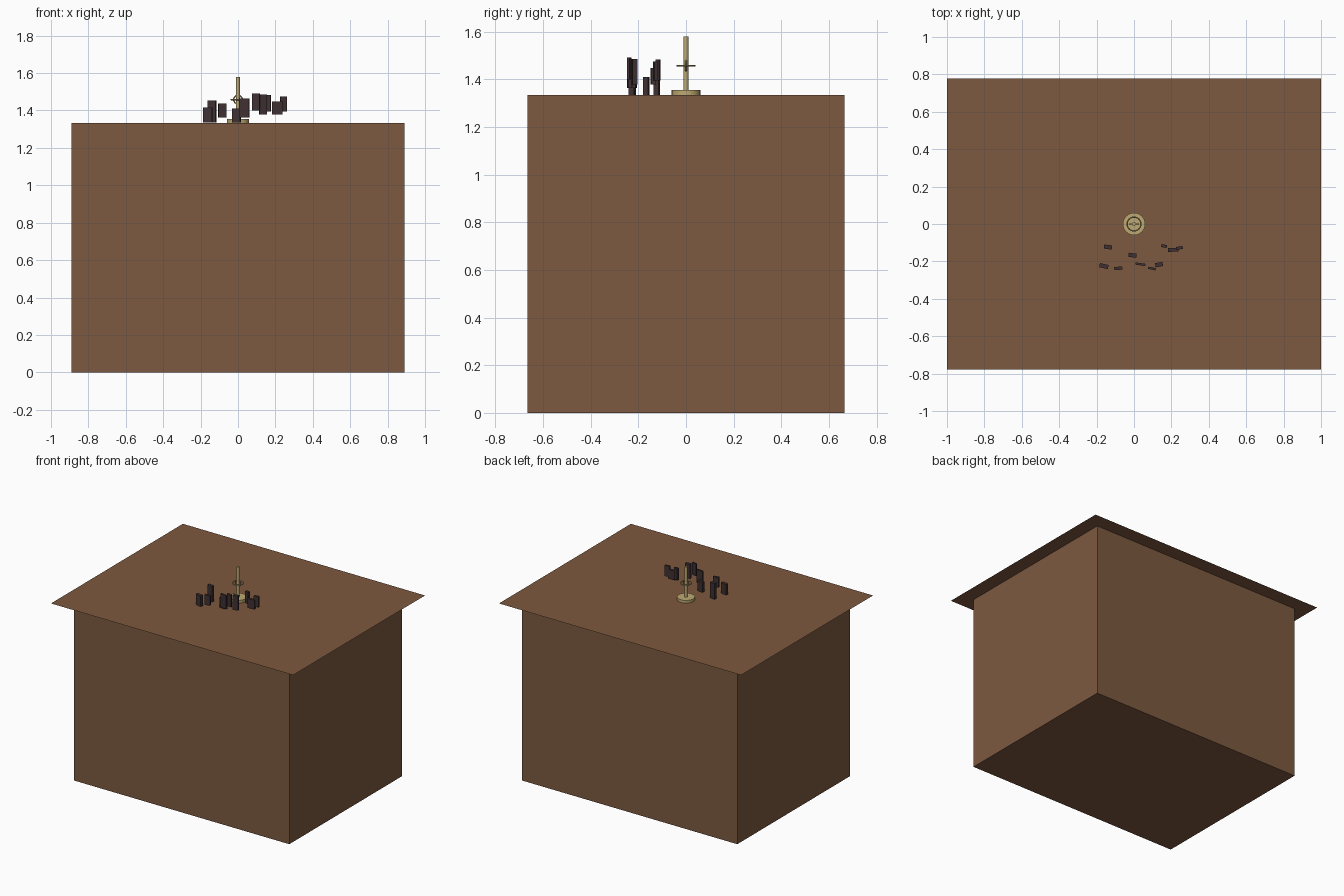
import bpy
import math

if "Cube" in bpy.data.objects:
    bpy.data.objects.remove(bpy.data.objects["Cube"])


def material(name, color):
    m = bpy.data.materials.new(name)
    m.diffuse_color = (*color, 1)
    m.use_nodes = True
    m.node_tree.nodes["Principled BSDF"].inputs["Base Color"].default_value = m.diffuse_color
    return m


WOOD = material("brown wood", (0.205, 0.1, 0.05))
BRASS = material("brass", (0.52, 0.40, 0.17))
DARK = material("dark plum", (0.05, 0.03, 0.032))
TOP = 1.334  # height of the table surface


def finish(name, mat, smooth=False):
    ob = bpy.context.object
    ob.name = name
    ob.data.materials.append(mat)
    if smooth:
        bpy.ops.object.shade_smooth_by_angle()
    return ob


def box(name, loc, size, mat, turn=0):
    bpy.ops.mesh.primitive_cube_add(size=1, location=loc, rotation=(0, 0, math.radians(turn)))
    bpy.context.object.scale = size
    return finish(name, mat)


def cylinder(name, r, z0, z1, mat, sides):
    bpy.ops.mesh.primitive_cylinder_add(vertices=sides, radius=r, depth=z1 - z0,
                                        location=(0, 0, (z0 + z1) / 2))
    return finish(name, mat, True)


def ring(name, r, thick, z, mat, tilt=0):
    bpy.ops.mesh.primitive_torus_add(major_radius=r, minor_radius=thick, major_segments=24,
                                     minor_segments=8, location=(0, 0, z),
                                     rotation=(math.radians(tilt), 0, 0))
    return finish(name, mat, True)


# Solid body and the paper-thin overhanging top
box("body", (0, 0, TOP / 2), (1.78, 1.332, TOP), WOOD)
bpy.ops.mesh.primitive_plane_add(size=1, location=(0, 0, TOP + 0.0005))
bpy.context.object.scale = (2, 1.556, 1)
finish("table_top", WOOD)

# Brass instrument: round foot, post and two crossed rings
cylinder("stand_base", 0.06, TOP, TOP + 0.021, BRASS, 24)
cylinder("stand_post", 0.01, TOP + 0.02, 1.58, BRASS, 16)
ring("level_ring", 0.037, 0.0035, 1.458, BRASS)
ring("upright_ring", 0.023, 0.0035, 1.458, BRASS, 90)

# Scattered upright blocks: x, y, bottom, top, width, depth, turn
BLOCKS = [
    (-0.139, -0.123, 1.335, 1.452, 0.043, 0.022, -8),
    (-0.161, -0.225, 1.335, 1.415, 0.048, 0.022, -12),
    (-0.084, -0.237, 1.363, 1.437, 0.043, 0.017, 5),
    (-0.008, -0.167, 1.335, 1.410, 0.043, 0.022, -8),
    (0.034, -0.215, 1.363, 1.463, 0.054, 0.012, -8),
    (0.096, -0.238, 1.400, 1.491, 0.040, 0.012, -12),
    (0.134, -0.217, 1.378, 1.486, 0.040, 0.022, 10),
    (0.161, -0.118, 1.395, 1.484, 0.030, 0.016, -12),
    (0.210, -0.138, 1.378, 1.447, 0.055, 0.020, 3),
    (0.243, -0.128, 1.395, 1.475, 0.036, 0.016, 10),
]
for x, y, z0, z1, w, d, turn in BLOCKS:
    box("block", (x, y, (z0 + z1) / 2), (w, d, z1 - z0), DARK, turn)
